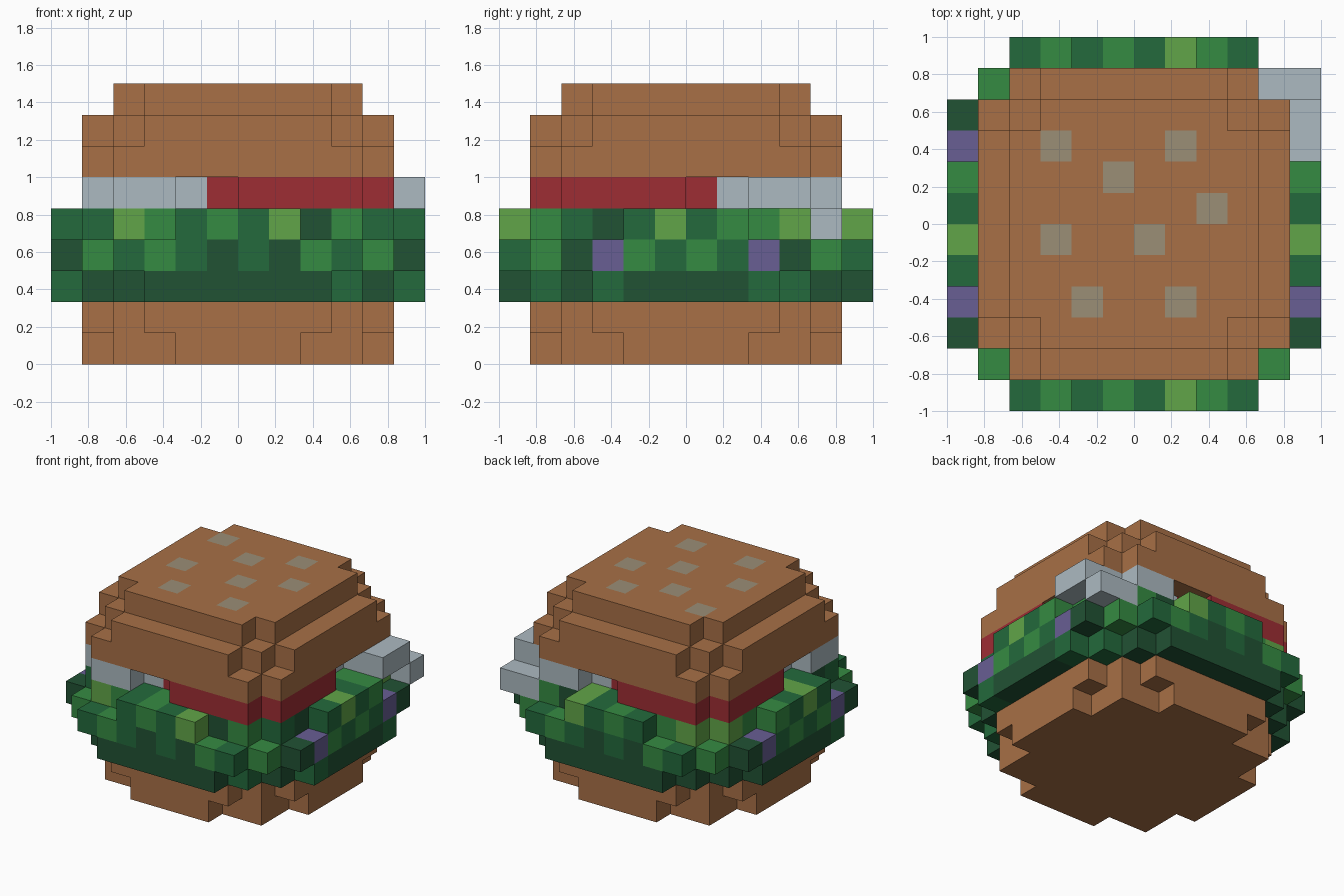
import bpy, bmesh
from mathutils import Vector

cube = bpy.data.objects.get("Cube")
if cube:
    bpy.data.objects.remove(cube, do_unlink=True)

U = 1 / 6  # size of one block


def linear(c):
    c /= 255
    return c / 12.92 if c <= 0.04045 else ((c + 0.055) / 1.055) ** 2.4


COLOURS = {
    "bun_brown": (168, 112, 70), "seed_beige": (155, 142, 118),
    "leaf_dark": (33, 82, 52), "leaf_mid": (35, 106, 60),
    "leaf_green": (53, 139, 66), "leaf_bright": (97, 165, 72),
    "purple": (104, 94, 148), "tomato_red": (158, 45, 52),
    "onion_white": (172, 186, 193),
}
MATS = {}
for name, rgb in COLOURS.items():
    m = bpy.data.materials.new(name)
    m.use_nodes = True
    col = [linear(c) for c in rgb] + [1]
    m.diffuse_color = col
    bsdf = m.node_tree.nodes["Principled BSDF"]
    bsdf.inputs["Base Color"].default_value = col
    bsdf.inputs["Roughness"].default_value = 0.9
    MATS[name] = m

AXES = [Vector((1, 0, 0)), Vector((0, 1, 0)), Vector((0, 0, 1))]


def ring(i):
    """Distance of a block from the centre line, counted from 1."""
    return i + 1 if i >= 0 else -i


def layer(z, limits):
    """Blocks of a stepped round slab; limits give the half width of each row."""
    return {(x, y, z) for x in range(-6, 6) for y in range(-6, 6)
            if ring(y) <= len(limits) and ring(x) <= limits[ring(y) - 1]}


def build(name, cells, paint):
    """Skin a set of blocks; paint(cell, normal) names each face's colour."""
    bm = bmesh.new()
    used = []
    verts = {}
    for cell in sorted(cells):
        base = Vector(cell)
        for a in range(3):
            for s in (0, 1):
                n = AXES[a] * (2 * s - 1)
                if tuple(int(v) for v in base + n) in cells:
                    continue
                p, q = AXES[(a + 1) % 3], AXES[(a + 2) % 3]
                o = base + AXES[a] * s
                loop = [o, o + p, o + p + q, o + q]
                if s == 0:
                    loop.reverse()
                vs = []
                for v in loop:
                    k = tuple(v)
                    if k not in verts:
                        verts[k] = bm.verts.new(v * U)
                    vs.append(verts[k])
                f = bm.faces.new(vs)
                c = paint(cell, n)
                if c not in used:
                    used.append(c)
                f.material_index = used.index(c)
    # merge flat areas of the same colour
    bmesh.ops.dissolve_limit(bm, angle_limit=0.01, verts=bm.verts[:],
                             edges=bm.edges[:], delimit={'MATERIAL'})
    me = bpy.data.meshes.new(name)
    bm.to_mesh(me)
    bm.free()
    for c in used:
        me.materials.append(MATS[c])
    ob = bpy.data.objects.new(name, me)
    bpy.context.collection.objects.link(ob)


# Buns, with seeds inlaid on the top face
SEEDS = {(-3, 2), (1, 2), (-1, 1), (2, 0), (-3, -1), (0, -1), (-2, -3), (1, -3)}


def bun_paint(c, n):
    seed = c[2] == 8 and n.z > 0 and c[:2] in SEEDS
    return "seed_beige" if seed else "bun_brown"


build("bottom_bun", layer(0, [5, 5, 4, 4, 2]) | layer(1, [5, 5, 5, 4, 3]), bun_paint)
build("top_bun", layer(6, [5, 5, 5, 5, 4]) | layer(7, [5, 5, 5, 4, 3])
      | layer(8, [4, 4, 4, 3]), bun_paint)

# Lettuce: a dark base, a frilled rim and a smaller upper rim
LEAF = {"d": "leaf_dark", "m": "leaf_mid", "g": "leaf_green",
        "b": "leaf_bright", "p": "purple"}
FRONT3 = "mgmdmdgm"   # x from -4 to 3, outer row
BACK3 = "mgdmdmgm"
SIDE3 = "dpgmgmpd"    # y from -4 to 3, outer column
ROW4 = "bgmgmbdg"     # x from -4 to 3
SIDE4 = "mdmbmggb"    # y from -4 to 3
BASE_MID = {(-6, -3), (3, -5), (5, -3), (5, 2), (4, 3)}


def leaf_paint(c, n):
    x, y, z = c
    rx, ry = ring(x), ring(y)
    if z == 2:
        return "leaf_mid" if (x, y) in BASE_MID else "leaf_dark"
    if rx == 5 and ry == 5:
        return "leaf_green"
    if ry >= 5 and ry >= rx and rx <= 4:
        row = ROW4 if z == 4 else (FRONT3 if y < 0 else BACK3)
        return LEAF[row[x + 4]]
    if rx >= 5 and ry <= 4:
        return LEAF[(SIDE4 if z == 4 else SIDE3)[y + 4]]
    return "leaf_mid"


build("lettuce", layer(2, [6, 6, 6, 5, 4, 3]) | layer(3, [6, 6, 6, 6, 5, 4])
      | layer(4, [6, 6, 5, 5, 4, 2]), leaf_paint)

# Tomato and onion share one layer, split by quadrant, with notched edges
filling = layer(5, [5, 5, 5, 5, 4])
for i in (0, 1):
    filling -= {(-2 + i, -5, 5), (-5, -2 + i, 5), (i, 4, 5), (4, i, 5)}
onion = {c for c in filling
         if (c[0] <= -2 and c[1] <= -2) or (c[0] >= 1 and c[1] >= 1)}
build("tomato", filling - onion, lambda c, n: "tomato_red")
# onion end sticking out at one corner
onion |= {(5, 2, 5), (5, 3, 5), (4, 4, 4), (5, 4, 4)}
build("onion", onion, lambda c, n: "onion_white")
